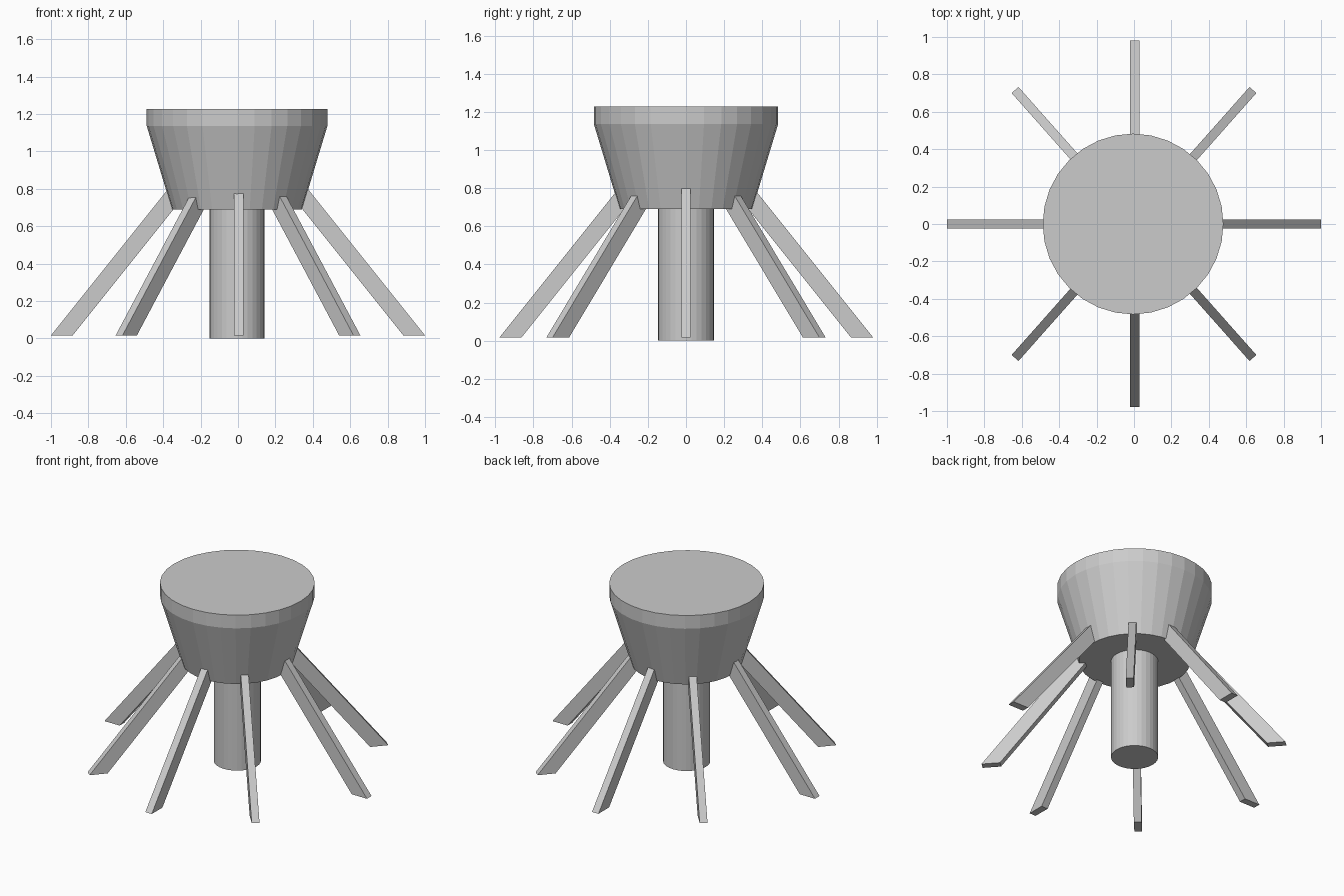
import bpy, math

if "Cube" in bpy.data.objects:
    bpy.data.objects.remove(bpy.data.objects["Cube"])

CX = -0.005  # the turned parts sit very slightly left of the leg ring


def add_mesh(name, verts, faces):
    mesh = bpy.data.meshes.new(name)
    mesh.from_pydata(verts, [], faces)
    mesh.update()
    obj = bpy.data.objects.new(name, mesh)
    bpy.context.collection.objects.link(obj)
    return obj


def lathe(name, profile, sides=32):
    """Closed solid of revolution from (radius, z) points, bottom to top."""
    verts, faces = [], []
    for r, z in profile:
        for i in range(sides):
            a = 2 * math.pi * i / sides
            verts.append((CX + r * math.cos(a), r * math.sin(a), z))
    for k in range(len(profile) - 1):
        for i in range(sides):
            j = (i + 1) % sides
            faces.append((k * sides + i, k * sides + j,
                          (k + 1) * sides + j, (k + 1) * sides + i))
    top = (len(profile) - 1) * sides
    faces.append(tuple(reversed(range(sides))))
    faces.append(tuple(range(top, top + sides)))
    return add_mesh(name, verts, faces)


def leg(name, angle, reach, foot=0.116, width=0.049, shift=0.0):
    """Slanted bar with level ends; its top is buried in the tapered body."""
    z0, z1, slope = 0.016, 0.83, 1.25
    run = (z1 - z0) / slope
    c, s = math.cos(math.radians(angle)), math.sin(math.radians(angle))
    verts = []
    for r, z in ((reach - foot, z0), (reach, z0),
                 (reach - run, z1), (reach - foot - run, z1)):
        for t in (-width / 2, width / 2):
            verts.append((shift + r * c - t * s, r * s + t * c, z))
    faces = [(0, 2, 4, 6), (1, 7, 5, 3), (0, 1, 3, 2),
             (2, 3, 5, 4), (4, 5, 7, 6), (6, 7, 1, 0)]
    return add_mesh(name, verts, faces)


# Tapered body with a straight rim, and the central column
lathe("tapered_body", [(0.348, 0.69), (0.483, 1.136), (0.483, 1.227)])
lathe("central_column", [(0.147, 0.0), (0.147, 0.70)])

# Side legs, front and back legs, diagonal legs
leg("right_leg", 0, 1.0)
leg("left_leg", 180, 1.0)
leg("back_leg", 90, 0.982, shift=0.004)
leg("front_leg", 270, 0.979, shift=0.004)
for label, angle in (("back_right", 48.4), ("back_left", 131.6),
                     ("front_left", 228.4), ("front_right", 311.6)):
    leg(label + "_leg", angle, 0.958)
